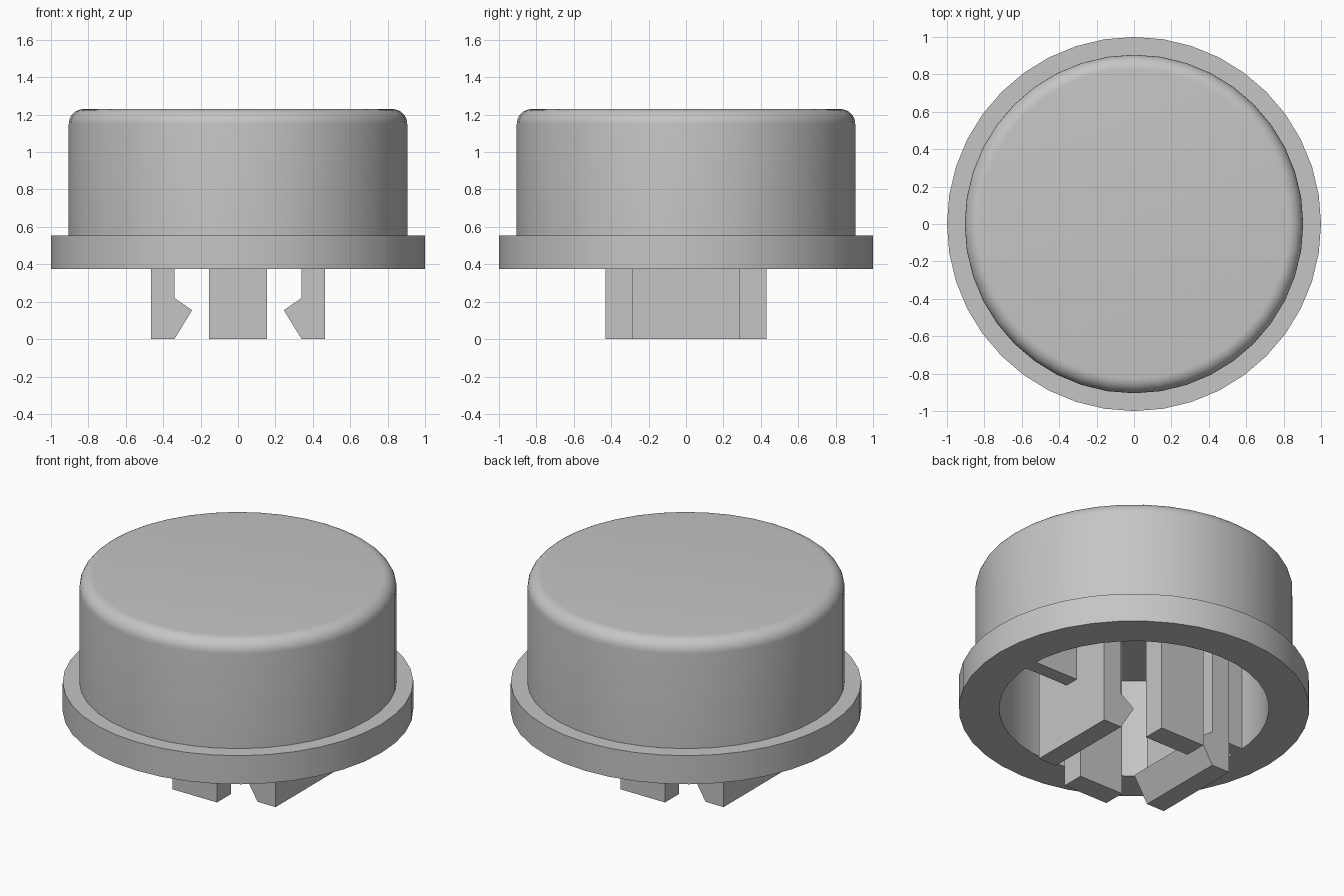
import bpy, bmesh, math
from mathutils import Matrix, Vector

if "Cube" in bpy.data.objects:
    bpy.data.objects.remove(bpy.data.objects["Cube"], do_unlink=True)

GREY = 0.56
plastic = bpy.data.materials.new("grey_plastic")
plastic.use_nodes = True
plastic.diffuse_color = (GREY, GREY, GREY, 1)
plastic.node_tree.nodes["Principled BSDF"].inputs["Base Color"].default_value = (GREY, GREY, GREY, 1)

SEGMENTS = 40
RIM_Z, LEDGE_Z, TOP_Z, CEILING_Z = 0.375, 0.555, 1.23, 1.0
INNER_R, BODY_R, FILLET = 0.77, 0.905, 0.08


def finish(bm, name):
    bmesh.ops.recalc_face_normals(bm, faces=bm.faces)
    mesh = bpy.data.meshes.new(name)
    bm.to_mesh(mesh)
    bm.free()
    obj = bpy.data.objects.new(name, mesh)
    obj.data.materials.append(plastic)
    bpy.context.collection.objects.link(obj)
    return obj


def lathe(name, profile):
    """Spin an (r, z) profile around z and cap both open ends."""
    bm = bmesh.new()
    verts = [bm.verts.new((r, 0, z)) for r, z in profile]
    edges = [bm.edges.new(pair) for pair in zip(verts, verts[1:])]
    bmesh.ops.spin(bm, geom=verts + edges, cent=(0, 0, 0), axis=(0, 0, 1),
                   angle=math.tau, steps=SEGMENTS, use_merge=True)
    bmesh.ops.remove_doubles(bm, verts=bm.verts, dist=1e-4)
    bmesh.ops.holes_fill(bm, edges=bm.edges, sides=0)
    return finish(bm, name)


def extrude_along_y(name, outline, half_width, turn):
    """Extrude an (x, z) outline along y, then turn it about z."""
    bm = bmesh.new()
    face = bm.faces.new([bm.verts.new((x, -half_width, z)) for x, z in outline])
    new = bmesh.ops.extrude_face_region(bm, geom=[face])["geom"]
    bmesh.ops.translate(bm, vec=Vector((0, 2 * half_width, 0)),
                        verts=[g for g in new if isinstance(g, bmesh.types.BMVert)])
    bmesh.ops.rotate(bm, verts=bm.verts, matrix=Matrix.Rotation(turn, 3, "Z"))
    return finish(bm, name)


def rectangle(x0, x1, z0, z1):
    return [(x0, z0), (x1, z0), (x1, z1), (x0, z1)]


# Hollow cap with a flange and a rounded top edge
fillet = [(BODY_R - FILLET * (1 - math.cos(a)), TOP_Z - FILLET * (1 - math.sin(a)))
          for a in (i * math.pi / 16 for i in range(9))]
cap = lathe("button_cap", [(INNER_R, CEILING_Z), (INNER_R, RIM_Z), (1, RIM_Z),
                           (1, LEDGE_Z), (BODY_R, LEDGE_Z)] + fillet)
bpy.ops.object.select_all(action="DESELECT")
cap.select_set(True)
bpy.context.view_layer.objects.active = cap
bpy.ops.object.shade_smooth_by_angle(angle=math.radians(30))

# Hooked clips, their ribs and the plain posts
hook = [(0.465, 0), (0.465, CEILING_Z), (0.34, CEILING_Z),
        (0.34, 0.22), (0.245, 0.155), (0.34, 0)]
for side, turn in (("left", 0), ("right", math.pi)):
    extrude_along_y(side + "_clip", hook, 0.29, turn)
    extrude_along_y(side + "_rib", rectangle(0.465, INNER_R, RIM_Z, CEILING_Z), 0.045, turn)
for side, turn in (("back", math.pi / 2), ("front", -math.pi / 2)):
    extrude_along_y(side + "_post", rectangle(0.29, 0.43, 0, CEILING_Z), 0.155, turn)
